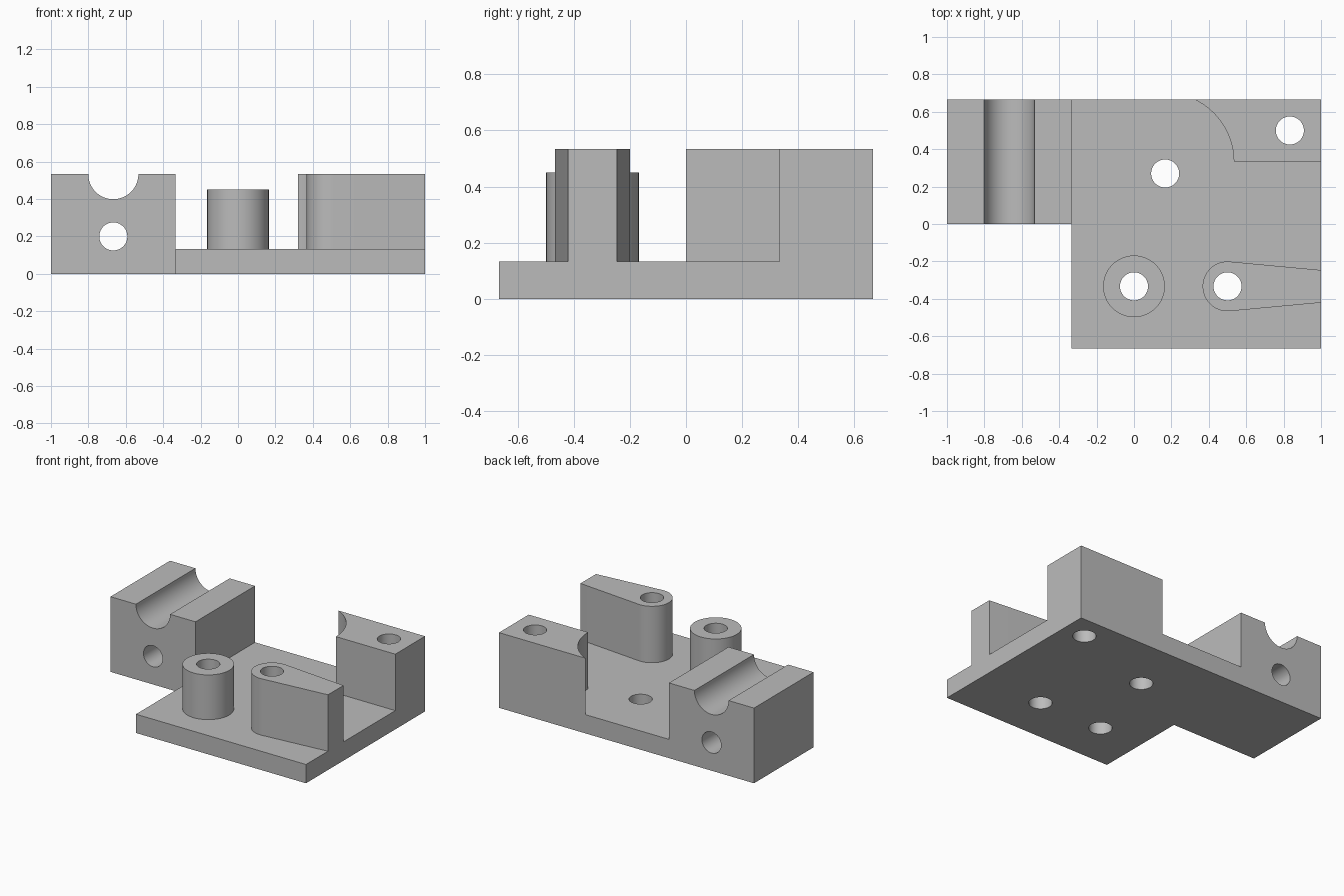
import bpy, bmesh, math
from mathutils import Matrix, Vector

cube = bpy.data.objects.get("Cube")
if cube:
    bpy.data.objects.remove(cube, do_unlink=True)

T = 1 / 3            # layout module
BASE = 0.133         # plate thickness
TOP = 0.533          # height of the tall parts
HOLE = 0.075         # bore radius

grey = bpy.data.materials.new("machined grey")
grey.use_nodes = True
colour = (0.5, 0.5, 0.5, 1)
grey.diffuse_color = colour
grey.node_tree.nodes["Principled BSDF"].inputs["Base Color"].default_value = colour


def prism(name, outline, z0, z1):
    """Extrude a counter-clockwise outline upwards."""
    bm = bmesh.new()
    face = bm.faces.new([bm.verts.new((x, y, z0)) for x, y in outline])
    top = bmesh.ops.extrude_face_region(bm, geom=[face])
    verts = [v for v in top["geom"] if isinstance(v, bmesh.types.BMVert)]
    bmesh.ops.translate(bm, verts=verts, vec=(0, 0, z1 - z0))
    bmesh.ops.recalc_face_normals(bm, faces=bm.faces)
    mesh = bpy.data.meshes.new(name)
    bm.to_mesh(mesh)
    bm.free()
    mesh.materials.append(grey)
    obj = bpy.data.objects.new(name, mesh)
    bpy.context.collection.objects.link(obj)
    return obj


def arc(cx, cy, r, start, end, steps):
    return [(cx + r * math.cos(start + (end - start) * i / steps),
             cy + r * math.sin(start + (end - start) * i / steps))
            for i in range(steps + 1)]


def circle(cx, cy, r):
    return arc(cx, cy, r, 0, math.tau, 64)[:-1]


def rod_along_y(name, x, z, r):
    obj = prism(name, circle(0, 0, r), -1, 1)
    obj.data.transform(Matrix.Translation((x, 0, z)) @ Matrix.Rotation(math.pi / 2, 4, "X"))
    return obj


def combine(body, other, operation):
    mod = body.modifiers.new(operation, "BOOLEAN")
    mod.operation, mod.solver, mod.object = operation, "EXACT", other
    bpy.context.view_layer.objects.active = body
    bpy.ops.object.modifier_apply(modifier=mod.name)
    bpy.data.objects.remove(other, do_unlink=True)


# L-shaped base plate
bracket = prism("bracket_body", [(-1, 0), (-T, 0), (-T, -2 * T), (1, -2 * T),
                                 (1, 2 * T), (-1, 2 * T)], 0, BASE)

# Saddle block, round boss, tapered lug and scooped corner block
saddle = prism("saddle_block", [(-1, 0), (-T, 0), (-T, 2 * T), (-1, 2 * T)], 0, TOP)
boss = prism("round_boss", circle(0, -T, 0.165), 0.05, 0.45)
tilt = 0.0945
lug = prism("tapered_lug", [(1, -T - 0.087), (1, -T + 0.087)]
            + arc(0.5, -T, 0.133, math.pi / 2 - tilt, 1.5 * math.pi + tilt, 40), 0.05, TOP)
scoop_end = math.asin(T / 0.367)
corner = prism("corner_block", [(1, T), (1, 2 * T)]
               + arc(T / 2, T, 0.367, scoop_end, 0, 20), 0.05, TOP)
for part in (saddle, boss, lug, corner):
    combine(bracket, part, "UNION")

# Vertical bores through everything
for x, y in ((0, -T), (0.5, -T), (T / 2, 0.27), (2.5 * T, 0.5)):
    combine(bracket, prism("bore_cutter", circle(x, y, HOLE), -0.2, 0.8), "DIFFERENCE")

# Half-round groove and cross bore in the saddle block
combine(bracket, rod_along_y("groove_cutter", -2 * T, TOP, 0.134), "DIFFERENCE")
combine(bracket, rod_along_y("cross_bore_cutter", -2 * T, 0.2, HOLE), "DIFFERENCE")

# Merge coplanar faces, then shade the round walls smooth
bm = bmesh.new()
bm.from_mesh(bracket.data)
bmesh.ops.remove_doubles(bm, verts=bm.verts, dist=1e-5)
bmesh.ops.dissolve_limit(bm, angle_limit=math.radians(0.5), verts=bm.verts, edges=bm.edges)
bm.to_mesh(bracket.data)
bm.free()
bpy.ops.object.select_all(action="DESELECT")
bracket.select_set(True)
bpy.context.view_layer.objects.active = bracket
bpy.ops.object.shade_smooth_by_angle(angle=math.radians(30))
